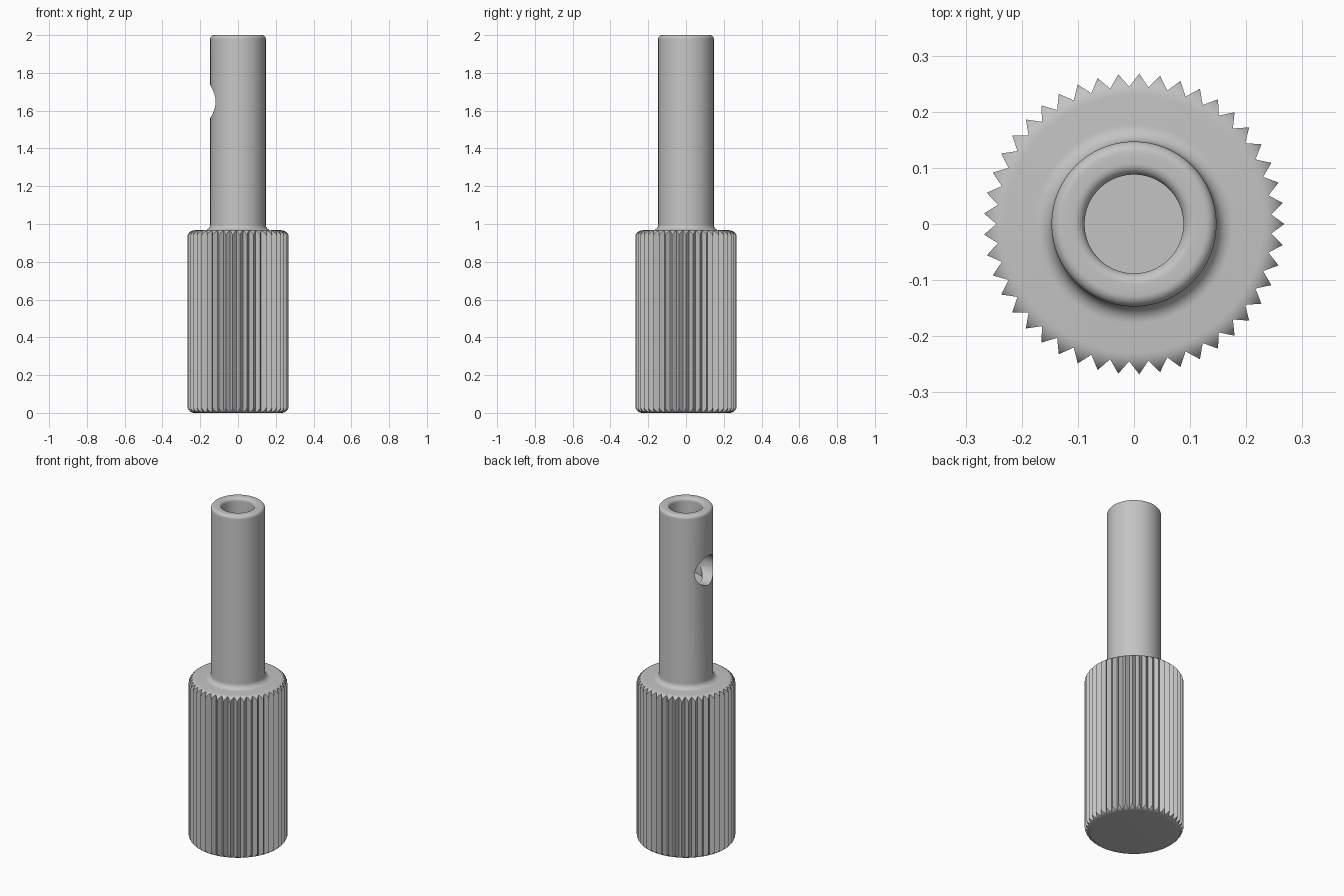
import bpy, bmesh, math
from mathutils import Matrix

if "Cube" in bpy.data.objects:
    bpy.data.objects.remove(bpy.data.objects["Cube"])

steel = bpy.data.materials.new("grey_metal")
steel.diffuse_color = (0.55, 0.55, 0.55, 1)
steel.use_nodes = True
steel.node_tree.nodes["Principled BSDF"].inputs["Base Color"].default_value = steel.diffuse_color

TEETH, R_TIP, R_ROOT = 45, 0.268, 0.245   # knurl
R_GRIP, H_GRIP = 0.27, 0.967              # grip envelope
R_SHAFT, R_BORE = 0.147, 0.088            # tube
Z_FLOOR, Z_PORT = 1.559, 1.648            # bore floor, side port height


def arc(cx, cz, r, a0, a1, n=8):
    """Points of an arc in the profile plane, angles in degrees."""
    return [(cx + r * math.cos(math.radians(a0 + (a1 - a0) * i / n)),
             cz + r * math.sin(math.radians(a0 + (a1 - a0) * i / n)))
            for i in range(n + 1)]


def add_object(name, bm):
    bmesh.ops.recalc_face_normals(bm, faces=bm.faces)
    me = bpy.data.meshes.new(name)
    bm.to_mesh(me)
    bm.free()
    me.materials.append(steel)
    ob = bpy.data.objects.new(name, me)
    bpy.context.collection.objects.link(ob)
    return ob


def lathe(name, profile, n):
    """Closed solid of revolution; both profile ends are capped flat."""
    bm = bmesh.new()
    rings = [[bm.verts.new((r * math.cos(2 * math.pi * i / n),
                            r * math.sin(2 * math.pi * i / n), z))
              for i in range(n)] for r, z in profile]
    for a, b in zip(rings, rings[1:]):
        for i in range(n):
            j = (i + 1) % n
            bm.faces.new((a[i], a[j], b[j], b[i]))
    bm.faces.new(rings[0][::-1])
    bm.faces.new(rings[-1])
    return add_object(name, bm)


def boolean(ob, cutter, operation):
    m = ob.modifiers.new(operation.lower(), 'BOOLEAN')
    m.operation, m.object, m.solver = operation, cutter, 'EXACT'
    bpy.context.view_layer.objects.active = ob
    bpy.ops.object.modifier_apply(modifier=m.name)
    bpy.data.objects.remove(cutter, do_unlink=True)


# Grip, neck fillet, tube, rounded rim and blind bore as one turned solid
f, n, e = 0.04, 0.03, 0.02
profile = (arc(R_GRIP - f, f, f, -90, 0)
           + arc(R_GRIP - f, H_GRIP - f, f, 0, 90)
           + arc(R_SHAFT + n, H_GRIP + n, n, 270, 180)
           + arc(R_SHAFT - e, 2 - e, e, 0, 90)
           + arc(R_BORE + e, 2 - e, e, 90, 180)
           + [(R_BORE, Z_FLOOR)])
handle = lathe("knurled_handle", profile, 180)

# Knurl: keep only what lies inside a toothed prism
bm = bmesh.new()
loop = []
for i in range(2 * TEETH):
    r = R_TIP if i % 2 == 0 else R_ROOT
    a = math.pi * i / TEETH
    loop.append(bm.verts.new((r * math.cos(a), r * math.sin(a), -0.1)))
base = bm.faces.new(loop)
top = bmesh.ops.extrude_face_region(bm, geom=[base])["geom"]
bmesh.ops.translate(bm, vec=(0, 0, 2.3),
                    verts=[v for v in top if isinstance(v, bmesh.types.BMVert)])
boolean(handle, add_object("knurl_cutter", bm), 'INTERSECT')

# Side port drilled from the left into the bore
bm = bmesh.new()
bmesh.ops.create_cone(bm, cap_ends=True, segments=64, radius1=0.087,
                      radius2=0.087, depth=0.3,
                      matrix=Matrix.Translation((-0.151, 0, Z_PORT))
                      @ Matrix.Rotation(math.pi / 2, 4, 'Y'))
boolean(handle, add_object("port_cutter", bm), 'DIFFERENCE')

# Smooth turned surfaces, crisp teeth and hole edges
handle.select_set(True)
bpy.context.view_layer.objects.active = handle
bpy.ops.object.shade_smooth_by_angle(angle=math.radians(30))
